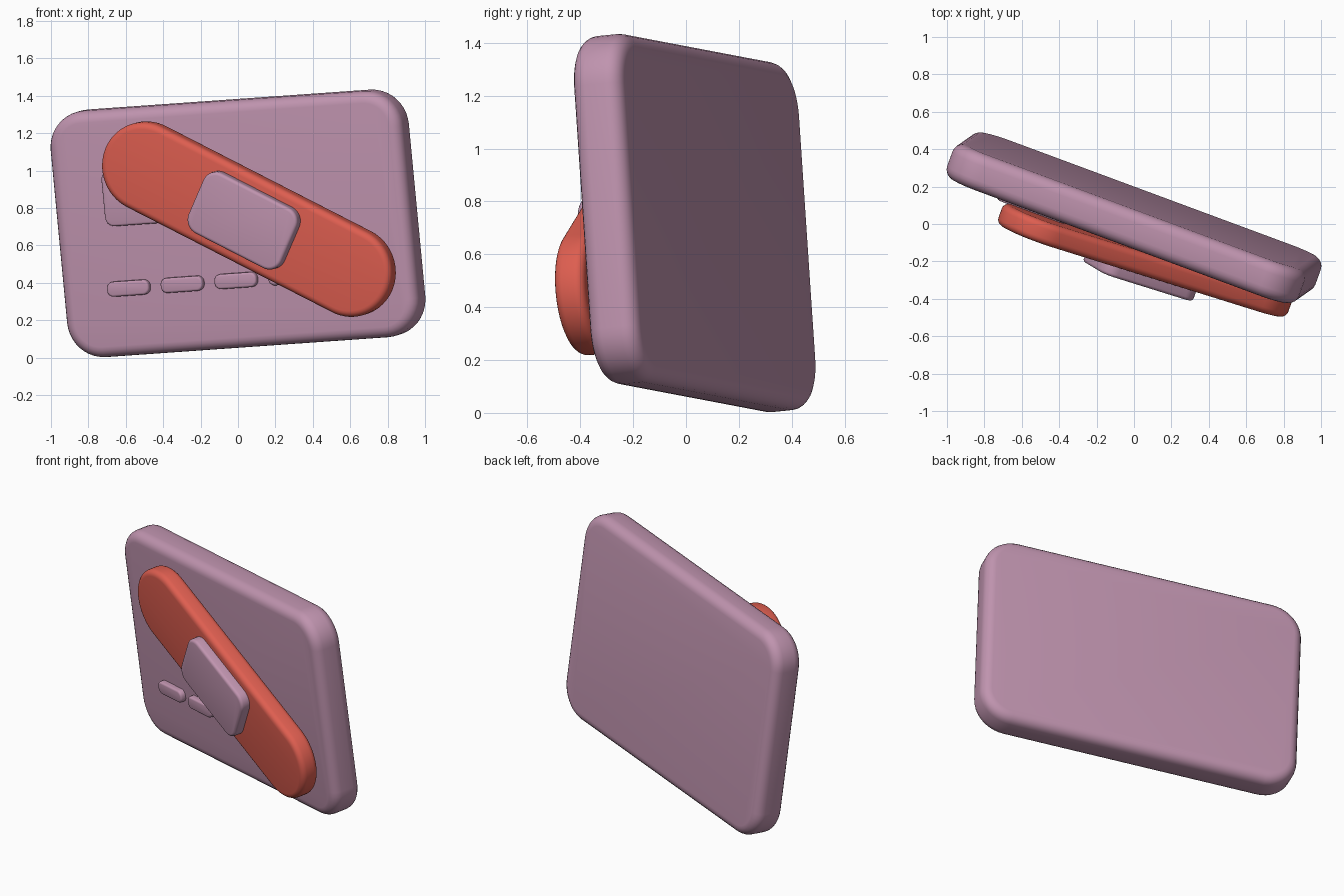
import bpy, bmesh, math
from mathutils import Matrix, Vector

if "Cube" in bpy.data.objects:
    bpy.data.objects.remove(bpy.data.objects["Cube"])


def material(name, rgb):
    m = bpy.data.materials.new(name)
    m.diffuse_color = (*rgb, 1.0)
    m.use_nodes = True
    m.node_tree.nodes["Principled BSDF"].inputs["Base Color"].default_value = m.diffuse_color
    return m


MAUVE = material("dusty mauve", (0.527, 0.296, 0.429))
RED = material("coral red", (0.730, 0.112, 0.080))

# Tilted frame of the card: width axis, height axis, front normal
U = Vector((0.936, -0.347, 0.066)).normalized()
V = Vector((-0.0914, -0.0676, 0.9936))
V = (V - U * V.dot(U)).normalized()
N = U.cross(V)
FRAME = Matrix((U, V, N)).transposed().to_4x4()
FRAME.translation = (0.0, 0.033, 0.718)


def outline(hx, hy, r, n):
    """Rounded rectangle, n segments per corner."""
    pts = []
    for k, (sx, sy) in enumerate(((1, 1), (-1, 1), (-1, -1), (1, -1))):
        for i in range(n + 1):
            t = math.pi / 2 * (k + i / n)
            pts.append((sx * (hx - r) + r * math.cos(t),
                        sy * (hy - r) + r * math.sin(t)))
    return pts


def slab(name, mat, centre, size, z0, z1, radius, edge, angle=0.0, n=10, steps=5):
    """Rounded slab with rounded rims, lying in the card frame."""
    hx, hy = size[0] / 2, size[1] / 2
    arc = [math.pi / 2 * i / steps for i in range(steps + 1)]
    profile = [(edge * (1 - math.sin(t)), z0 + edge * (1 - math.cos(t))) for t in arc]
    profile += [(inset, z0 + z1 - z) for inset, z in reversed(profile)]
    bm = bmesh.new()
    rings = [[bm.verts.new((x, y, z)) for x, y in
              outline(hx - inset, hy - inset, radius - inset, n)]
             for inset, z in profile]
    for a, b in zip(rings, rings[1:]):
        for i in range(len(a)):
            j = (i + 1) % len(a)
            bm.faces.new((a[i], a[j], b[j], b[i]))
    bm.faces.new(reversed(rings[0]))
    bm.faces.new(rings[-1])
    bmesh.ops.remove_doubles(bm, verts=bm.verts, dist=1e-5)
    bmesh.ops.recalc_face_normals(bm, faces=bm.faces)
    place = Matrix.Translation((*centre, 0)) @ Matrix.Rotation(angle, 4, 'Z')
    bm.transform(FRAME @ place)
    me = bpy.data.meshes.new(name)
    bm.to_mesh(me)
    bm.free()
    me.materials.append(mat)
    ob = bpy.data.objects.new(name, me)
    bpy.context.collection.objects.link(ob)
    bpy.ops.object.select_all(action='DESELECT')
    ob.select_set(True)
    bpy.context.view_layer.objects.active = ob
    bpy.ops.object.shade_smooth_by_angle(angle=math.radians(35))
    return ob


# Card body
slab("card", MAUVE, (0, 0), (2.01, 1.325), -0.1, 0.1, 0.2, 0.06)

# Raised chip, partly under the bandage
slab("chip", MAUVE, (-0.51, 0.19), (0.39, 0.30), 0.07, 0.135, 0.05, 0.012, n=6, steps=3)

# Row of raised number bars
for i in range(4):
    slab(f"number_bar_{i + 1}", MAUVE, (-0.613 + 0.307 * i, -0.297), (0.24, 0.08),
         0.07, 0.135, 0.035, 0.012, n=6, steps=3)

# Diagonal bandage strip with its centre pad
TILT = math.radians(-30)
slab("bandage_strip", RED, (0.135, 0.032), (1.76, 0.48), 0.13, 0.25, 0.24, 0.035, TILT, n=16)
slab("bandage_pad", MAUVE, (0.137, 0.033), (0.58, 0.36), 0.22, 0.31, 0.08, 0.018, TILT, n=8, steps=4)
